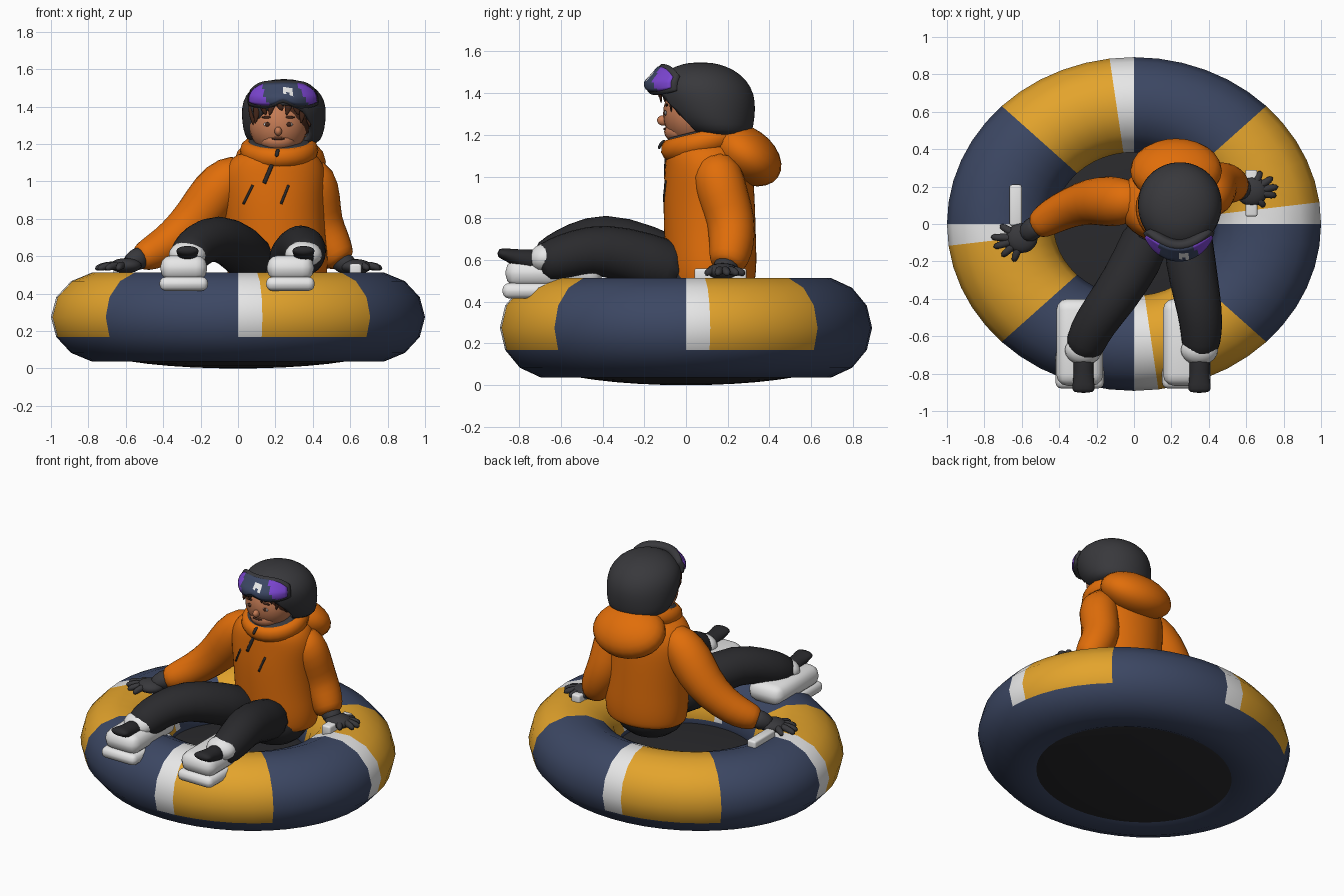
import bpy, bmesh, math
from mathutils import Vector, Matrix

old = bpy.data.objects.get("Cube")
if old:
    bpy.data.objects.remove(old)


def material(name, r, g, b):
    m = bpy.data.materials.new(name)
    m.use_nodes = True
    m.diffuse_color = (r, g, b, 1)
    m.node_tree.nodes["Principled BSDF"].inputs["Base Color"].default_value = (r, g, b, 1)
    return m


navy = material("navy", .045, .063, .125)
gold = material("gold", .77, .37, .025)
white = material("white", .8, .8, .8)
orange = material("orange", .75, .155, .003)
charcoal = material("charcoal", .04, .04, .045)
black = material("soft_black", .023, .023, .026)
skin = material("skin", .56, .2, .09)
brown = material("hair_brown", .06, .02, .01)
purple = material("purple", .2, .06, .64)


def finish(name, bm, mats, subdiv=0, angle=180):
    bmesh.ops.recalc_face_normals(bm, faces=bm.faces)
    me = bpy.data.meshes.new(name)
    bm.to_mesh(me)
    bm.free()
    ob = bpy.data.objects.new(name, me)
    bpy.context.collection.objects.link(ob)
    for m in mats:
        me.materials.append(m)
    if subdiv:
        ob.modifiers.new("smooth", "SUBSURF").levels = subdiv
        ob.modifiers["smooth"].render_levels = subdiv
    bpy.ops.object.select_all(action="DESELECT")
    bpy.context.view_layer.objects.active = ob
    ob.select_set(True)
    bpy.ops.object.shade_smooth_by_angle(angle=math.radians(angle))
    return ob


def loft(name, rings, mat, sides=12, flat=False, subdiv=1, cut=None):
    """Skin rings (x, y, z, radius[, second radius]) placed along a path."""
    bm = bmesh.new()
    pts = [Vector(r[:3]) for r in rings]
    whole = (pts[-1] - pts[0]).normalized()
    ref = Vector((0, 1, 0)) if abs(whole.x) > .6 else Vector((1, 0, 0))
    loops = []
    for i, r in enumerate(rings):
        n = pts[min(i + 1, len(pts) - 1)] - pts[max(i - 1, 0)]
        n = Vector((0, 0, 1)) if flat else n.normalized()
        u = (ref - n * ref.dot(n)).normalized()
        v = n.cross(u)
        loops.append([bm.verts.new(pts[i] + u * r[3] * math.cos(a) + v * r[-1] * math.sin(a))
                      for a in (math.tau * k / sides for k in range(sides))])
    for a, b in zip(loops, loops[1:]):
        for k in range(sides):
            j = (k + 1) % sides
            bm.faces.new((a[k], a[j], b[j], b[k]))
    bm.faces.new(loops[0])
    bm.faces.new(loops[-1])
    if cut:
        bmesh.ops.bisect_plane(bm, geom=bm.verts[:] + bm.edges[:] + bm.faces[:],
                               plane_co=cut[0], plane_no=cut[1], clear_outer=True)
    return finish(name, bm, [mat], subdiv)


def ball(name, at, size, mat, tilt=0, seg=20):
    bm = bmesh.new()
    m = Matrix.Translation(at) @ Matrix.Rotation(math.radians(tilt), 4, "X") @ Matrix.Diagonal((*size, 1))
    bmesh.ops.create_uvsphere(bm, u_segments=seg, v_segments=seg // 2, radius=1, matrix=m)
    return finish(name, bm, [mat])


def block(name, lo, hi, mat, bevel):
    bm = bmesh.new()
    lo, hi = Vector(lo), Vector(hi)
    bmesh.ops.create_cube(bm, size=1, matrix=Matrix.Translation((lo + hi) / 2) @ Matrix.Diagonal((*(hi - lo), 1)))
    bmesh.ops.bevel(bm, geom=bm.edges[:], offset=bevel, segments=3, profile=.5, affect="EDGES")
    return finish(name, bm, [mat], angle=40)


def ring(name, at, major, minor, flatten, mats, segs, sides, rule=lambda s, k: 0, tilt=0):
    """Oval ring; rule(segment, side) picks the material of each face."""
    bm = bmesh.new()
    turn = Matrix.Translation(at) @ Matrix.Rotation(math.radians(tilt), 4, "X")
    grid = []
    for s in range(segs):
        a = math.tau * s / segs
        grid.append([])
        for k in range(sides):
            t = math.tau * k / sides
            r = major + minor[0] * math.cos(t)
            grid[-1].append(bm.verts.new(turn @ Vector((r * math.cos(a), flatten * r * math.sin(a), minor[1] * math.sin(t)))))
    for s in range(segs):
        for k in range(sides):
            s2, k2 = (s + 1) % segs, (k + 1) % sides
            f = bm.faces.new((grid[s][k], grid[s2][k], grid[s2][k2], grid[s][k2]))
            f.material_index = rule(s, k)
    return finish(name, bm, mats)


# Inflatable tube: white, gold and navy panels on every quarter, plain underside
def panel(s, k):
    q = s % 12
    if 7 <= k <= 12 or q >= 6:
        return 0
    return 2 if q == 0 else 1


ring("tube", (0, 0, .275), .715, (.285, .245), .892, [navy, gold, white], 48, 14, panel)
ball("tube_floor", (0, 0, .13), (.82, .735, .13), black, seg=40)
block("right_handle", (-.665, -.01, .49), (-.6, .21, .555), white, .012)
block("left_handle", (.595, .04, .49), (.66, .29, .56), white, .012)

# Trousers, boots and toes
ball("hips", (.21, .08, .5), (.23, .21, .17), black)
legs = {
    "right": [(.1, .02, .54, .14), (.02, -.2, .64, .14), (-.11, -.4, .71, .13), (-.21, -.53, .665, .12),
              (-.26, -.63, .61, .115), (-.27, -.71, .58, .09)],
    "left": [(.28, .02, .53, .14), (.3, -.2, .6, .14), (.34, -.4, .655, .13), (.36, -.53, .63, .12),
             (.36, -.63, .6, .11), (.35, -.71, .575, .09)],
}
for side, x, toe in (("right", -.29, -.27), ("left", .28, .35)):
    loft(side + "_leg", legs[side], black)
    block(side + "_boot_sole", (x - .13, -.88, .415), (x + .13, -.45, .49), white, .034)
    block(side + "_boot_upper", (x - .125, -.865, .47), (x + .125, -.4, .605), white, .06)
    ball(side + "_boot_tongue", (toe, -.675, .61), (.1, .08, .07), white, tilt=20)
    loft(side + "_toe", [(toe, -.68, .59, .07), (toe, -.8, .605, .05, .045), (toe, -.87, .63, .065, .03),
                         (toe, -.905, .635, .06, .02)], black)

# Jacket body, hood and collar
jacket = loft("jacket", [(.21, .12, .46, .25, .19), (.21, .12, .48, .27, .215), (.21, .12, .58, .28, .225),
                         (.2, .115, .72, .27, .225), (.19, .11, .9, .275, .225), (.19, .11, 1.04, .29, .215),
                         (.2, .1, 1.12, .25, .2), (.21, .1, 1.17, .18, .17)], orange, sides=16, flat=True, subdiv=2)
ball("hood", (.225, .285, 1.105), (.245, .19, .13), orange, tilt=-35, seg=24)
ring("collar", (.22, .085, 1.165), .165, (.045, .055), 1, [orange], 28, 10, tilt=14)
ring("collar_lining", (.22, .075, 1.185), .14, (.04, .04), 1, [charcoal], 28, 10, tilt=14)
loft("neck", [(.215, .07, 1.08, .11), (.215, .07, 1.22, .09)], charcoal)

# Sleeves, with gathered cuffs
arms = {
    "right": [(.06, .12, 1.06, .09), (-.04, .12, 1.03, .125), (-.12, .12, .94, .145), (-.22, .125, .8, .13),
              (-.34, .09, .69, .11), (-.44, .04, .625, .1), (-.5, 0, .6, .085), (-.54, -.02, .585, .06)],
    "left": [(.34, .13, 1.07, .1), (.41, .15, 1.01, .13), (.43, .18, .9, .125), (.44, .22, .78, .12),
             (.49, .22, .68, .115), (.53, .205, .6, .1), (.56, .19, .56, .075)],
}
hands = {
    "right": ((-.6, -.075, .55), [(-.72, -.005), (-.77, -.07), (-.755, -.125), (-.71, -.175), (-.645, -.205)]),
    "left": ((.63, .175, .545), [(.68, .285), (.745, .25), (.775, .2), (.765, .15), (.7, .09)]),
}
for side, path in arms.items():
    loft(side + "_sleeve", path, orange)
    palm, tips = hands[side]
    ball(side + "_palm", palm, (.085, .08, .04), charcoal)
    loft(side + "_glove_cuff", [path[-2][:3] + (.06,), path[-1][:3] + (.066,), palm + (.05, .04)], charcoal)
    p = Vector(palm)
    for i, (x, y) in enumerate(tips):
        tip = Vector((x, y, .53))
        mid = p.lerp(tip, .6)
        loft(f"{side}_finger_{i + 1}", [(*p, .02), (mid.x, mid.y, .555, .025), (*tip, .017)], charcoal, sides=8)


# Thin dark strips laid on the jacket front
def front_point(ob, x, z):
    ev = ob.evaluated_get(bpy.context.evaluated_depsgraph_get())
    hit, co, _, _ = ev.ray_cast(Vector((x, -2, z)), Vector((0, 1, 0)))
    return co if hit else Vector((x, -.1, z))


def strip(name, ob, a, b, width, mat):
    steps = [front_point(ob, a[0] + (b[0] - a[0]) * t / 6, a[1] + (b[1] - a[1]) * t / 6) for t in range(7)]
    loft(name, [(*p, width, .007) for p in steps], mat, sides=8, subdiv=0)


bpy.context.view_layer.update()
strip("front_zip", jacket, (.19, 1.11), (.14, .99), .011, black)
strip("right_pocket_zip", jacket, (.08, .98), (.03, .88), .007, black)
strip("left_pocket_zip", jacket, (.27, .98), (.23, .88), .007, black)
loft("collar_zip", [(.205, -.13, 1.13, .011, .008), (.21, -.125, 1.155, .011, .008), (.215, -.1, 1.175, .011, .008)], black, sides=8)

# Head and face
head = ball("head", (.215, .035, 1.3), (.155, .145, .16), skin, seg=28)
ball("chin", (.215, -.02, 1.215), (.095, .085, .058), skin)
ball("nose", (.215, -.112, 1.268), (.02, .027, .024), skin, tilt=-20)
ball("hair", (.23, .075, 1.34), (.178, .165, .14), brown, seg=24)
bpy.context.view_layer.update()
for side, s in (("right", -1), ("left", 1)):
    for part, z, size, mat in (("eye_white", 1.305, (.021, .006, .011), white), ("iris", 1.305, (.015, .009, .012), brown),
                               ("brow", 1.343, (.032, .008, .007), brown)):
        ball(f"{side}_{part}", front_point(head, .215 + s * .058, z), size, mat, seg=12)
ball("mouth", (.215, -.1, 1.228), (.036, .008, .007), brown, seg=12)
for i in range(9):
    a = math.radians(-64 + 16 * i)
    x, y = .225 + .165 * math.sin(a), .04 - .165 * math.cos(a)
    low = 1.375 - .09 * (abs(i - 4) / 4) ** 2
    loft(f"fringe_{i + 1}", [(x, y, 1.43, .03, .012), (x, y - .005, (low + 1.43) / 2, .026, .012),
                             (x + .012 * (-1) ** i, y, low - .02 * (i % 2), .004)], brown, sides=6)

# Helmet shell, opened for the face
helmet = loft("helmet", [(.245, .18, 1.19, .16, .12), (.245, .155, 1.22, .2, .165), (.245, .125, 1.28, .22, .205),
                         (.245, .105, 1.36, .228, .23), (.245, .085, 1.43, .222, .23), (.245, .075, 1.49, .185, .19),
                         (.245, .07, 1.53, .12, .125), (.245, .07, 1.548, .04, .045)], charcoal, sides=28, flat=True,
              subdiv=1, cut=((.245, -.12, 1.39), (0, -.72, -.69)))
shell = helmet.modifiers.new("thickness", "SOLIDIFY")
shell.thickness = .03


# Goggles: curved frame and coloured lens, leaning back with the helmet
def visor(name, half, bottom, top, push, mats, rule, thick):
    cols, rows = 24, 8
    bm = bmesh.new()
    grid = []
    for c in range(cols + 1):
        t = 2 * c / cols - 1
        a = math.radians(half) * t
        low = bottom + .03 * math.exp(-(t * 5) ** 2) + .02 * t ** 4
        high = top - .05 * t ** 4
        col = []
        for r in range(rows + 1):
            z = low + (high - low) * r / rows
            lean = .9 * max(0, z - 1.455) + .5 * max(0, 1.425 - z) - push
            col.append(bm.verts.new((.24 + (.205 - .5 * lean) * math.sin(a), .04 - (.235 - lean) * math.cos(a), z)))
        grid.append(col)
    for c in range(cols):
        for r in range(rows):
            f = bm.faces.new((grid[c][r], grid[c + 1][r], grid[c + 1][r + 1], grid[c][r + 1]))
            f.material_index = rule(c, r)
    ob = finish(name, bm, mats)
    s = ob.modifiers.new("thickness", "SOLIDIFY")
    s.thickness, s.offset = thick, -1


def lens_colour(c, r):
    if 12 <= c <= 14 and 3 <= r <= 5 and (c, r) != (13, 3):
        return 2
    return 1 if abs(c - 11.5 + (r - 4) * .4) > 6 else 0


visor("goggle_frame", 68, 1.39, 1.54, 0, [charcoal], lambda c, r: 0, .05)
visor("goggle_lens", 62, 1.405, 1.528, .006, [navy, purple, white], lens_colour, .008)
